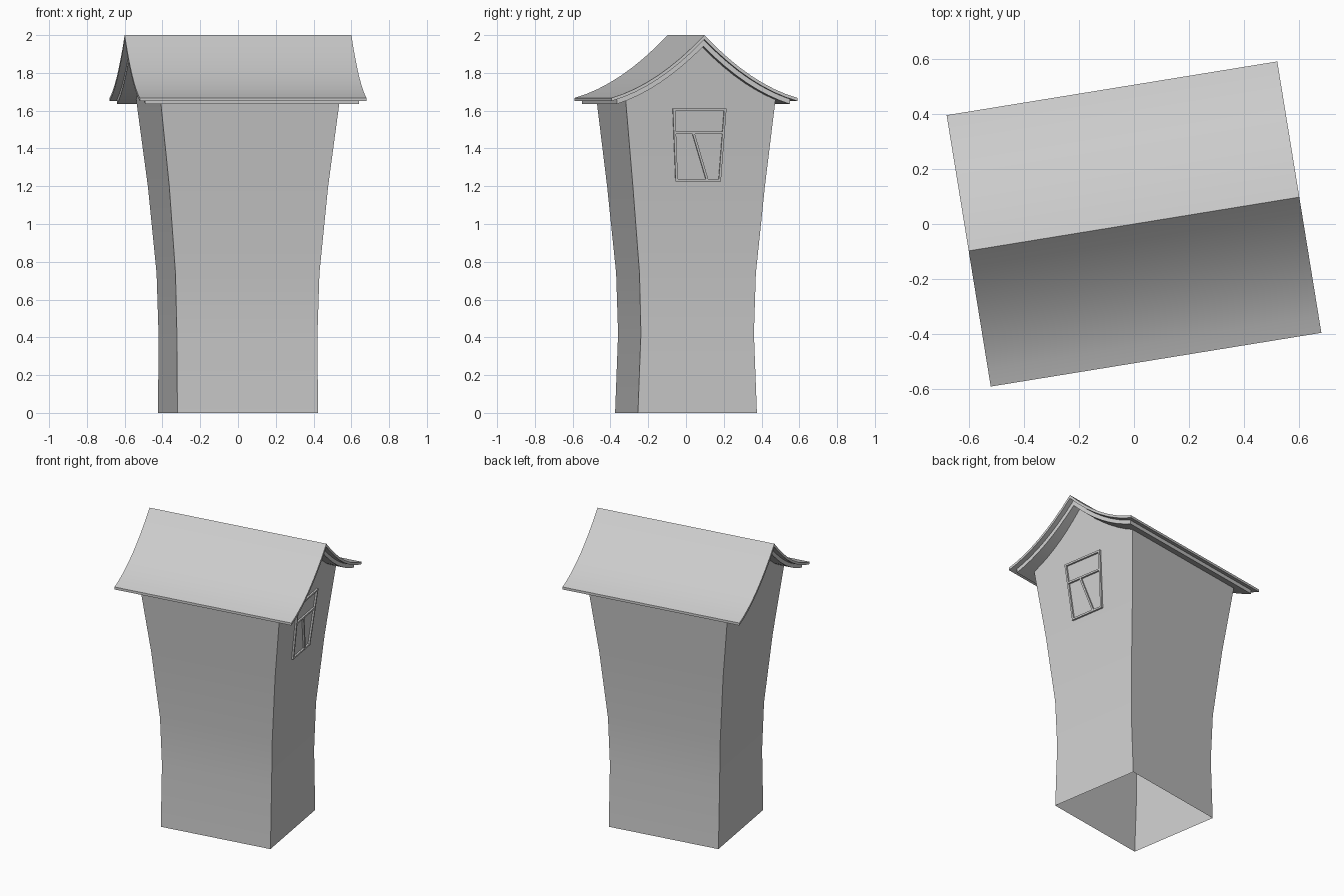
import bpy, bmesh, math

if "Cube" in bpy.data.objects:
    bpy.data.objects.remove(bpy.data.objects["Cube"])

ANGLE = math.radians(9.23)          # whole building is turned on its base
RINGS = [(0, .377, .319), (.42, .377, .303), (.74, .386, .312),
         (1.2, .426, .354), (1.66, .481, .402)]   # z, half length, half width


def roof_z(v):
    """Sagging roof line, v measured from the ridge."""
    v = abs(v)
    return 2 - 1.05 * v + .768 * v * v


def roof_stretch(v):
    """Vertical thickness factor from the slope."""
    return math.hypot(1, -1.05 + 1.536 * abs(v))


def wall_u(z):
    """Position of the upper end wall at height z."""
    return .426 + (.481 - .426) / .46 * (z - 1.2)


def make(name, verts, faces, smooth=True):
    mesh = bpy.data.meshes.new(name)
    mesh.from_pydata(verts, [], faces)
    bm = bmesh.new()
    bm.from_mesh(mesh)
    bmesh.ops.recalc_face_normals(bm, faces=bm.faces)
    bm.to_mesh(mesh)
    bm.free()
    ob = bpy.data.objects.new(name, mesh)
    bpy.context.collection.objects.link(ob)
    ob.rotation_euler.z = ANGLE
    if smooth:
        bpy.context.view_layer.objects.active = ob
        bpy.ops.object.select_all(action='DESELECT')
        ob.select_set(True)
        bpy.ops.object.shade_smooth_by_angle(angle=math.radians(30))
    return ob


# Flared walls, open at the bottom, with gables that follow the roof
verts, faces = [], []
for z, a, b in RINGS:
    verts += [(-a, -b, z), (a, -b, z), (a, b, z), (-a, b, z)]
for r in range(len(RINGS) - 1):
    for i in range(4):
        j = (i + 1) % 4
        faces.append((r * 4 + i, r * 4 + j, r * 4 + 4 + j, r * 4 + 4 + i))
top = (len(RINGS) - 1) * 4
for side, first, last in ((1, top + 1, top + 2), (-1, top, top + 3)):
    gable = [first]
    for k in range(1, 12):
        v = .402 * (k / 6 - 1)
        z = roof_z(v) - .04
        gable.append(len(verts))
        verts.append((side * wall_u(z), v, z))
    faces.append(gable + [last])
make("walls", verts, faces)


# Curved roof layers
def roof_layer(name, half_u, half_v, upper, lower, n=16):
    verts, faces = [], []
    for k in range(n + 1):
        v = half_v * (2 * k / n - 1)
        s = roof_stretch(v)
        for u in (-half_u, half_u):
            verts += [(u, v, roof_z(v) - upper * s), (u, v, roof_z(v) - lower * s)]
    for k in range(n):
        p, q = 4 * k, 4 * k + 4
        for i, j in ((0, 2), (2, 3), (3, 1), (1, 0)):
            faces.append((p + i, p + j, q + j, q + i))
    faces += [(0, 1, 3, 2), (4 * n, 4 * n + 2, 4 * n + 3, 4 * n + 1)]
    make(name, verts, faces)


roof_layer("roof_cover", .608, .499, 0, .016)
roof_layer("roof_boards", .573, .464, .016, .041)


# Crooked window frame, bars laid on the sloping end wall
def bar(name, p, q, width=.012, depth=.012):
    dv, dz = q[0] - p[0], q[1] - p[1]
    length = math.hypot(dv, dz)
    dv, dz = dv / length * width / 2, dz / length * width / 2
    outline = [(p[0] - dv - dz, p[1] - dz + dv), (q[0] + dv - dz, q[1] + dz + dv),
               (q[0] + dv + dz, q[1] + dz - dv), (p[0] - dv + dz, p[1] - dz - dv)]
    verts = [(wall_u(z) + d, v, z) for d in (-.01, depth) for v, z in outline]
    faces = [(0, 1, 2, 3), (4, 5, 6, 7)]
    faces += [(i, (i + 1) % 4, (i + 1) % 4 + 4, i + 4) for i in range(4)]
    make(name, verts, faces, smooth=False)


corners = [(-.121, 1.232), (.11, 1.232), (.132, 1.605), (-.143, 1.605)]
for i, part in enumerate(("sill", "right", "head", "left")):
    bar("window_frame_" + part, corners[i], corners[(i + 1) % 4])
bar("window_crossbar", (-.135, 1.483), (.124, 1.483))
bar("window_mullion", (-.037, 1.483), (.043, 1.232))
